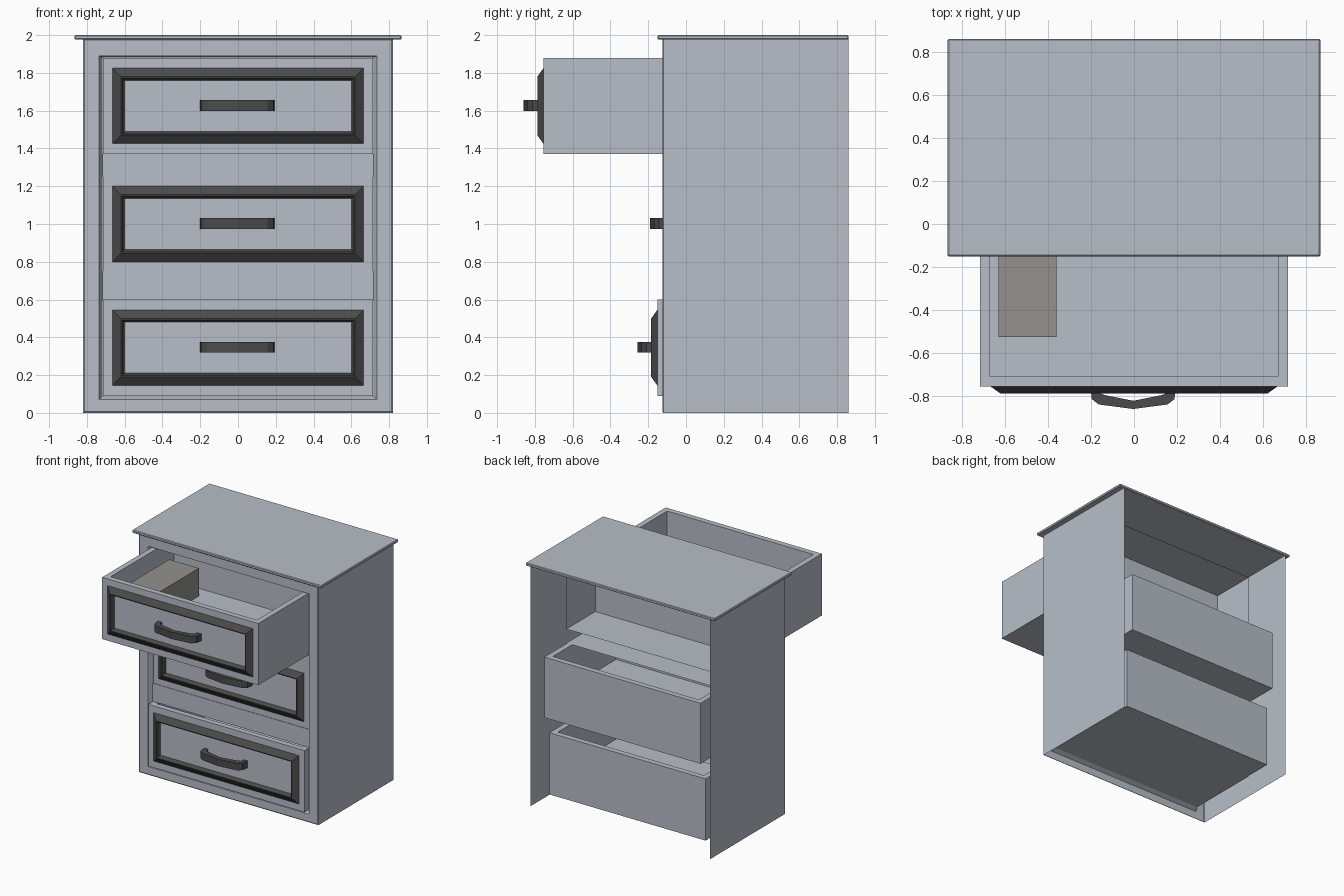
import bpy
import bmesh

cube = bpy.data.objects.get("Cube")
if cube:
    bpy.data.objects.remove(cube, do_unlink=True)


def material(name, rgb):
    mat = bpy.data.materials.new(name)
    mat.use_nodes = True
    mat.diffuse_color = (*rgb, 1)
    mat.node_tree.nodes["Principled BSDF"].inputs["Base Color"].default_value = (*rgb, 1)
    return mat


PAINT = material("pale blue grey paint", (0.48, 0.52, 0.58))
DARK = material("dark metal", (0.07, 0.07, 0.07))
CARD = material("grey card", (0.29, 0.285, 0.27))


def finish(name, bm, mat):
    mesh = bpy.data.meshes.new(name)
    bm.to_mesh(mesh)
    bm.free()
    mesh.materials.append(mat)
    obj = bpy.data.objects.new(name, mesh)
    bpy.context.collection.objects.link(obj)
    return obj


def box_bm(x0, x1, y0, y1, z0, z1):
    bm = bmesh.new()
    bmesh.ops.create_cube(bm, size=1)
    for v in bm.verts:
        v.co.x = x1 if v.co.x > 0 else x0
        v.co.y = y1 if v.co.y > 0 else y0
        v.co.z = z1 if v.co.z > 0 else z0
    return bm


def loft(name, rings, mat, open_bottom=False):
    """Join rectangular rings (half width, low z, high z, y) into a sleeve."""
    bm = bmesh.new()
    loops = [[bm.verts.new((x, y, z)) for x, z in ((-w, lo), (w, lo), (w, hi), (-w, hi))]
             for w, lo, hi, y in rings]
    for n, (a, b) in enumerate(zip(loops, loops[1:])):
        for i in range(4):
            if open_bottom and n == 0 and i == 0:
                continue
            j = (i + 1) % 4
            bm.faces.new((a[i], a[j], b[j], b[i]))
    return finish(name, bm, mat)


# Cabinet shell, open at back and underneath, with a bevelled front frame
loft("cabinet_shell", [(0.82, 0, 1.98, 0.86), (0.82, 0, 1.98, -0.12),
                       (0.813, 0.007, 1.973, -0.125), (0.737, 0.07, 1.89, -0.125),
                       (0.718, 0.088, 1.882, -0.09)], PAINT, open_bottom=True)

# Top slab with a fine edge bevel
bm = box_bm(-0.865, 0.865, -0.15, 0.86, 1.976, 2.0)
bmesh.ops.bevel(bm, geom=bm.edges[:], offset=0.005, segments=1, affect='EDGES')
finish("top_slab", bm, PAINT)

# Rails between the drawers
for name, lo, hi in (("upper_rail", 1.25, 1.37), ("lower_rail", 0.6, 0.75)):
    finish(name, box_bm(-0.718, 0.718, -0.09, -0.085, lo, hi), PAINT)


def handle(name, face_y, zc):
    outer = [(0.198, 0), (0.192, 0.058), (0.16, 0.083), (0, 0.104)]
    inner = [(0, 0.066), (0.13, 0.04), (0.158, 0.03), (0.163, 0)]
    half = outer + inner
    # Mirror the right half of the bow onto the left
    outline = outer + [(-x, d) for x, d in outer[-2::-1]]
    outline += [(-x, d) for x, d in inner[:0:-1]] + inner
    bm = bmesh.new()
    face = bm.faces.new([bm.verts.new((x - 0.004, face_y - d, zc - 0.028)) for x, d in outline])
    out = bmesh.ops.extrude_face_region(bm, geom=[face])["geom"]
    for v in out:
        if isinstance(v, bmesh.types.BMVert):
            v.co.z += 0.057
    bmesh.ops.recalc_face_normals(bm, faces=bm.faces[:])
    finish(name, bm, DARK)


def drawer(prefix, lo, hi, front):
    zc = (lo + hi) / 2
    wall, floor, depth = 0.065, 0.16, 0.917
    # Sleeve the drawer slides in
    loft(prefix + "_drawer_sleeve", [(0.718, lo - 0.002, hi + 0.002, 0.537),
                                     (0.718, lo - 0.002, hi + 0.002, -0.09)], PAINT)
    # Open tray
    bm = box_bm(-0.714, 0.714, front, front + depth, lo, hi)
    top = max(bm.faces, key=lambda f: f.calc_center_median().z)
    bmesh.ops.inset_region(bm, faces=[top], thickness=wall)
    out = bmesh.ops.extrude_face_region(bm, geom=[top])["geom"]
    for v in out:
        if isinstance(v, bmesh.types.BMVert):
            v.co.z = lo + floor
    if top.is_valid:
        bmesh.ops.delete(bm, geom=[top], context='FACES')
    bmesh.ops.recalc_face_normals(bm, faces=bm.faces[:])
    finish(prefix + "_drawer_tray", bm, PAINT)
    # Raised trim: wide outer slope, narrow ridge, steep inner slope
    loft(prefix + "_drawer_trim",
         [(w, zc - w + 0.465, zc + w - 0.465, front - d)
          for w, d in ((0.665, 0), (0.62, 0.032), (0.613, 0.032), (0.6, 0))], DARK)
    handle(prefix + "_drawer_handle", front, zc + 0.002)


drawer("top", 1.37, 1.88, -0.755)
drawer("middle", 0.75, 1.25, -0.086)
drawer("bottom", 0.09, 0.6, -0.152)

# Small box lying in the open drawer
finish("small_box", box_bm(-0.63, -0.36, -0.525, 0.004, 1.53, 1.76), CARD)
